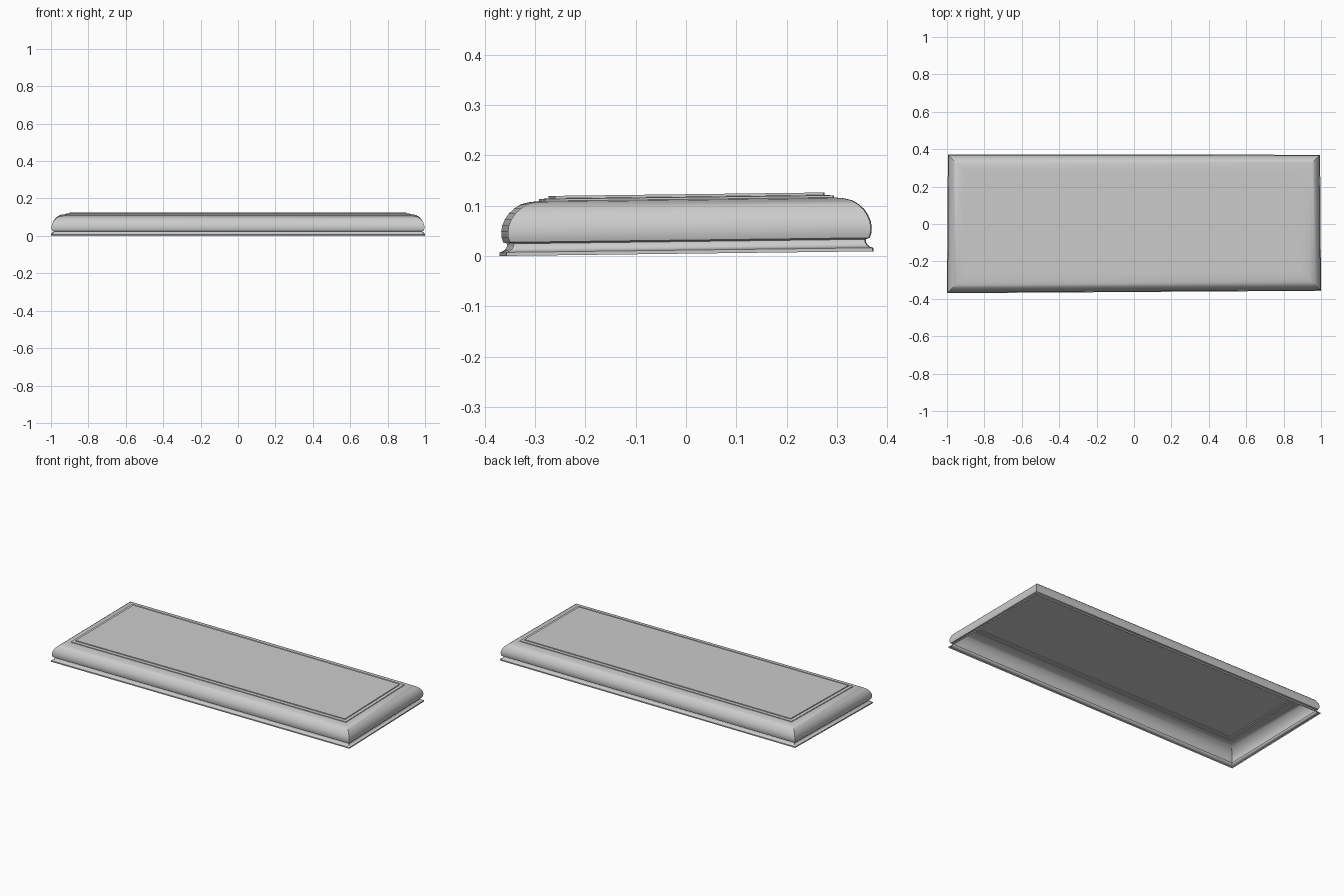
import bpy, bmesh
from math import radians

if "Cube" in bpy.data.objects:
    bpy.data.objects.remove(bpy.data.objects["Cube"])

# outline of the slab, slightly out of square
CORNERS = [(-1, -0.370), (1, -0.357), (0.995, 0.370), (-0.995, 0.372)]
TILT = 0.0125


def ring(bm, inset, z):
    verts = []
    for x, y in CORNERS:
        px = x - inset if x > 0 else x + inset
        py = y - inset if y > 0 else y + inset
        verts.append(bm.verts.new((px, py, z + (py + 0.37) * TILT)))
    return verts


def loft(name, profile, cap=False):
    bm = bmesh.new()
    rings = [ring(bm, i, z) for i, z in profile]
    for a, b in zip(rings, rings[1:]):
        for k in range(4):
            n = (k + 1) % 4
            bm.faces.new((a[k], a[n], b[n], b[k]))
    if cap:
        bm.faces.new(rings[-1])
    mesh = bpy.data.meshes.new(name)
    bm.to_mesh(mesh)
    bm.free()
    obj = bpy.data.objects.new(name, mesh)
    bpy.context.collection.objects.link(obj)
    bpy.ops.object.select_all(action='DESELECT')
    obj.select_set(True)
    bpy.context.view_layer.objects.active = obj
    bpy.ops.object.shade_smooth_by_angle(angle=radians(30))
    return obj


# flared foot moulding around the open underside
loft("base_trim", [(0, 0), (0, 0.007), (0.006, 0.009), (0.011, 0.013),
                   (0.014, 0.018), (0.015, 0.024), (0.007, 0.027)])

# rounded hollow rim
loft("rounded_rim", [(0.007, 0.027), (0.004, 0.036), (0.003, 0.048),
                     (0.005, 0.060), (0.010, 0.072), (0.018, 0.084),
                     (0.029, 0.094), (0.042, 0.102), (0.058, 0.106),
                     (0.078, 0.108)])

# stepped raised top panel
loft("top_panel", [(0.078, 0.108), (0.078, 0.112), (0.097, 0.113),
                   (0.097, 0.118)], cap=True)
